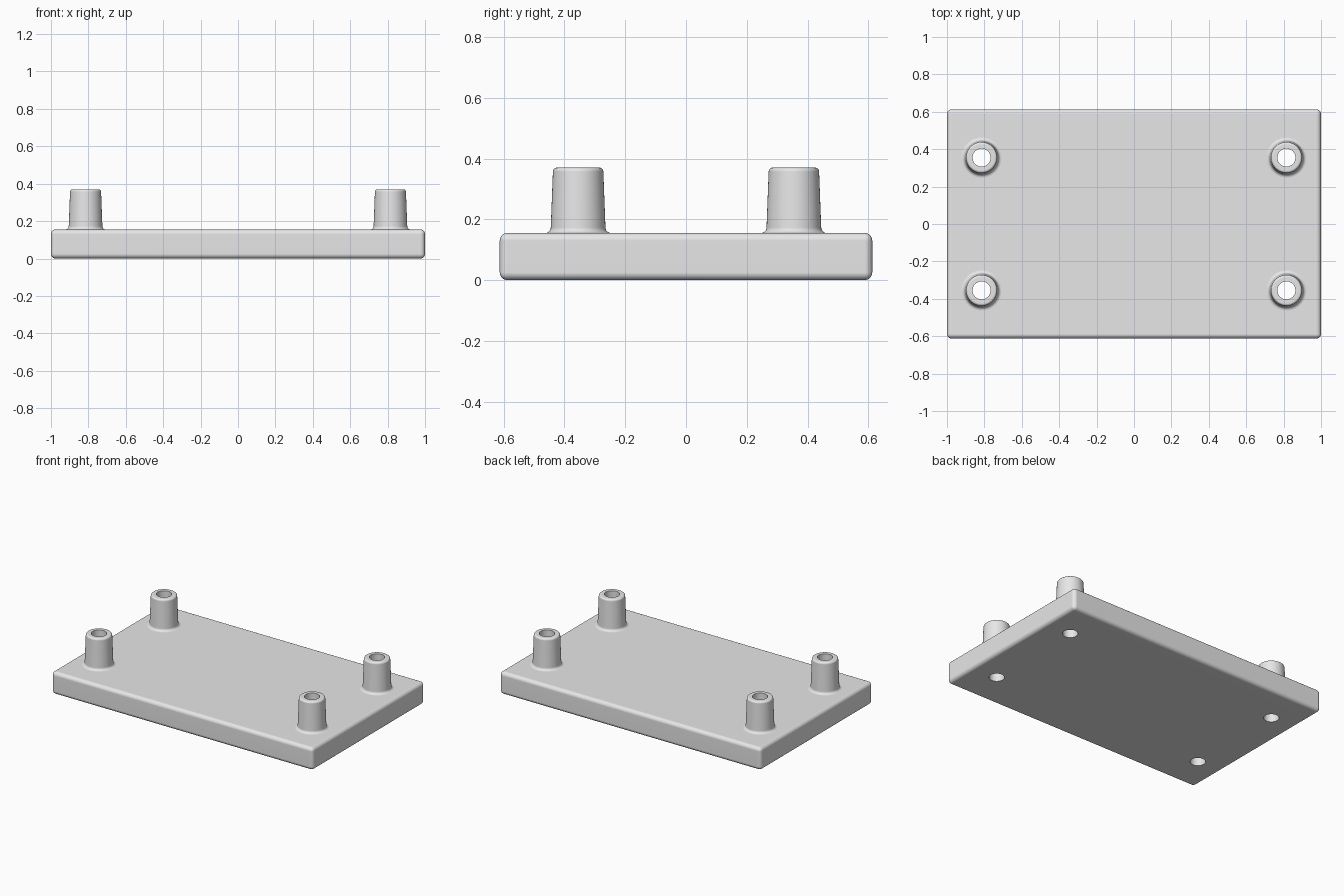
import bpy, bmesh, math
from mathutils import Matrix, Vector

cube = bpy.data.objects.get("Cube")
if cube:
    bpy.data.objects.remove(cube, do_unlink=True)

LENGTH, DEPTH, THICK, HEIGHT = 2.0, 1.226, 0.155, 0.37
BORE = 0.048
SEGMENTS = 48
POSTS = {
    "front_right": (-0.815, -0.355), "front_left": (0.815, -0.355),
    "back_right": (-0.815, 0.355), "back_left": (0.815, 0.355),
}

grey = bpy.data.materials.new("light_grey")
grey.use_nodes = True
grey.diffuse_color = (0.8, 0.8, 0.8, 1)
grey.node_tree.nodes["Principled BSDF"].inputs["Base Color"].default_value = grey.diffuse_color


def make_object(name, bm):
    mesh = bpy.data.meshes.new(name)
    bm.to_mesh(mesh)
    bm.free()
    obj = bpy.data.objects.new(name, mesh)
    bpy.context.collection.objects.link(obj)
    mesh.materials.append(grey)
    return obj


def activate(obj):
    bpy.ops.object.select_all(action='DESELECT')
    obj.select_set(True)
    bpy.context.view_layer.objects.active = obj


def smooth(obj):
    activate(obj)
    bpy.ops.object.shade_smooth_by_angle(angle=math.radians(40))
    obj.modifiers.new("even_shading", 'WEIGHTED_NORMAL').keep_sharp = True


def arc(cx, cz, radius, start, end, steps=6):
    """Profile points along an arc, angles in degrees."""
    angles = [math.radians(start + (end - start) * i / steps) for i in range(steps + 1)]
    return [(cx + radius * math.cos(a), cz + radius * math.sin(a)) for a in angles]


# Base plate with rounded edges
bm = bmesh.new()
bmesh.ops.create_cube(bm, size=1, matrix=Matrix.Translation((0, 0, THICK / 2))
                      @ Matrix.Diagonal((LENGTH, DEPTH, THICK, 1)))
bmesh.ops.bevel(bm, geom=bm.edges[:], offset=0.025, segments=5, profile=0.5, affect='EDGES')
plate = make_object("base_plate", bm)

# Screw holes through the plate
bm = bmesh.new()
for x, y in POSTS.values():
    bmesh.ops.create_cone(bm, cap_ends=True, segments=SEGMENTS, radius1=BORE, radius2=BORE,
                          depth=1, matrix=Matrix.Translation((x, y, 0)))
cutter = make_object("hole_cutter", bm)
cutter.hide_render = True
activate(plate)
cut = plate.modifiers.new("holes", 'BOOLEAN')
cut.operation = 'DIFFERENCE'
cut.solver = 'EXACT'
cut.object = cutter
bpy.ops.object.modifier_apply(modifier=cut.name)
bpy.data.objects.remove(cutter, do_unlink=True)
smooth(plate)

# Tapered hollow posts: filleted foot, rounded rim, straight bore
profile = arc(0.108, THICK + 0.018, 0.018, 270, 180)
profile += arc(0.070, HEIGHT - 0.013, 0.013, 0, 90)
profile += [(BORE, HEIGHT), (BORE, THICK)]
for place, (x, y) in POSTS.items():
    bm = bmesh.new()
    verts = [bm.verts.new((r, 0, z)) for r, z in profile]
    edges = [bm.edges.new(pair) for pair in zip(verts, verts[1:])]
    bmesh.ops.spin(bm, geom=verts + edges, cent=(0, 0, 0), axis=(0, 0, 1),
                   angle=math.tau, steps=SEGMENTS)
    bmesh.ops.remove_doubles(bm, verts=bm.verts[:], dist=0.0001)
    bmesh.ops.recalc_face_normals(bm, faces=bm.faces[:])
    # Make the flat rim face upward
    rim = max(bm.faces, key=lambda f: f.calc_center_median().z)
    if rim.normal.z < 0:
        bmesh.ops.reverse_faces(bm, faces=bm.faces[:])
    post = make_object(place + "_post", bm)
    post.location = Vector((x, y, 0))
    smooth(post)
